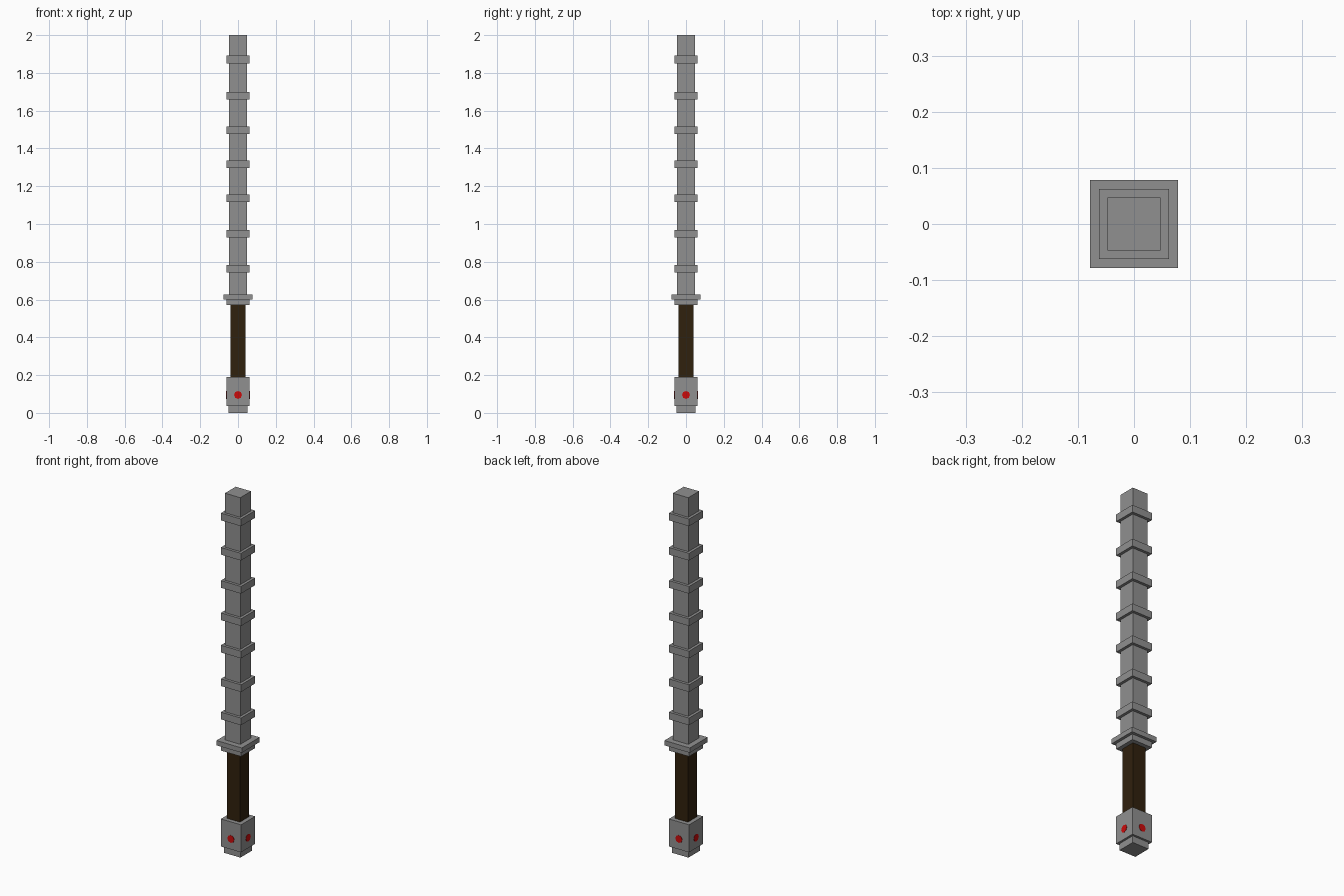
import bpy
from math import pi
from mathutils import Matrix, Vector

cube = bpy.data.objects.get("Cube")
if cube:
    bpy.data.objects.remove(cube, do_unlink=True)


def material(name, rgb):
    mat = bpy.data.materials.new(name)
    mat.use_nodes = True
    mat.diffuse_color = (*rgb, 1)
    mat.node_tree.nodes["Principled BSDF"].inputs["Base Color"].default_value = (*rgb, 1)
    return mat


steel = material("steel grey", (0.28, 0.28, 0.28))
leather = material("dark brown leather", (0.03, 0.015, 0.004))
ruby = material("ruby red", (0.6, 0.003, 0.003))


def block(name, half, bottom, top, mat):
    """Square block centred on the z axis."""
    bpy.ops.mesh.primitive_cube_add(size=1, location=(0, 0, (bottom + top) / 2))
    obj = bpy.context.object
    obj.name = name
    obj.scale = (2 * half, 2 * half, top - bottom)
    obj.data.materials.append(mat)
    return obj


# Pommel and grip
block("pommel_foot", 0.05, 0, 0.037, steel)
block("pommel", 0.062, 0.037, 0.19, steel)
block("grip", 0.039, 0.19, 0.57, leather)

# Stepped guard
block("guard_collar", 0.062, 0.57, 0.601, steel)
block("guard_plate", 0.078, 0.601, 0.628, steel)

# Shaft with evenly spread raised bands
block("shaft", 0.047, 0.628, 2, steel)
for i, z in enumerate((0.764, 0.949, 1.136, 1.316, 1.496, 1.68, 1.871)):
    block(f"shaft_band_{i + 1}", 0.062, z - 0.02, z + 0.02, steel)

# Round gem set in each pommel side
for i, side in enumerate(("front", "right_hand", "back", "left_hand")):
    turn = Matrix.Rotation(-i * pi / 2, 4, "Z")
    bpy.ops.mesh.primitive_cylinder_add(vertices=8, radius=0.021, depth=0.004)
    gem = bpy.context.object
    gem.name = f"{side}_gem"
    gem.matrix_world = (turn @ Matrix.Translation(Vector((0, -0.062, 0.095)))
                        @ Matrix.Rotation(pi / 2, 4, "X"))
    gem.data.materials.append(ruby)
